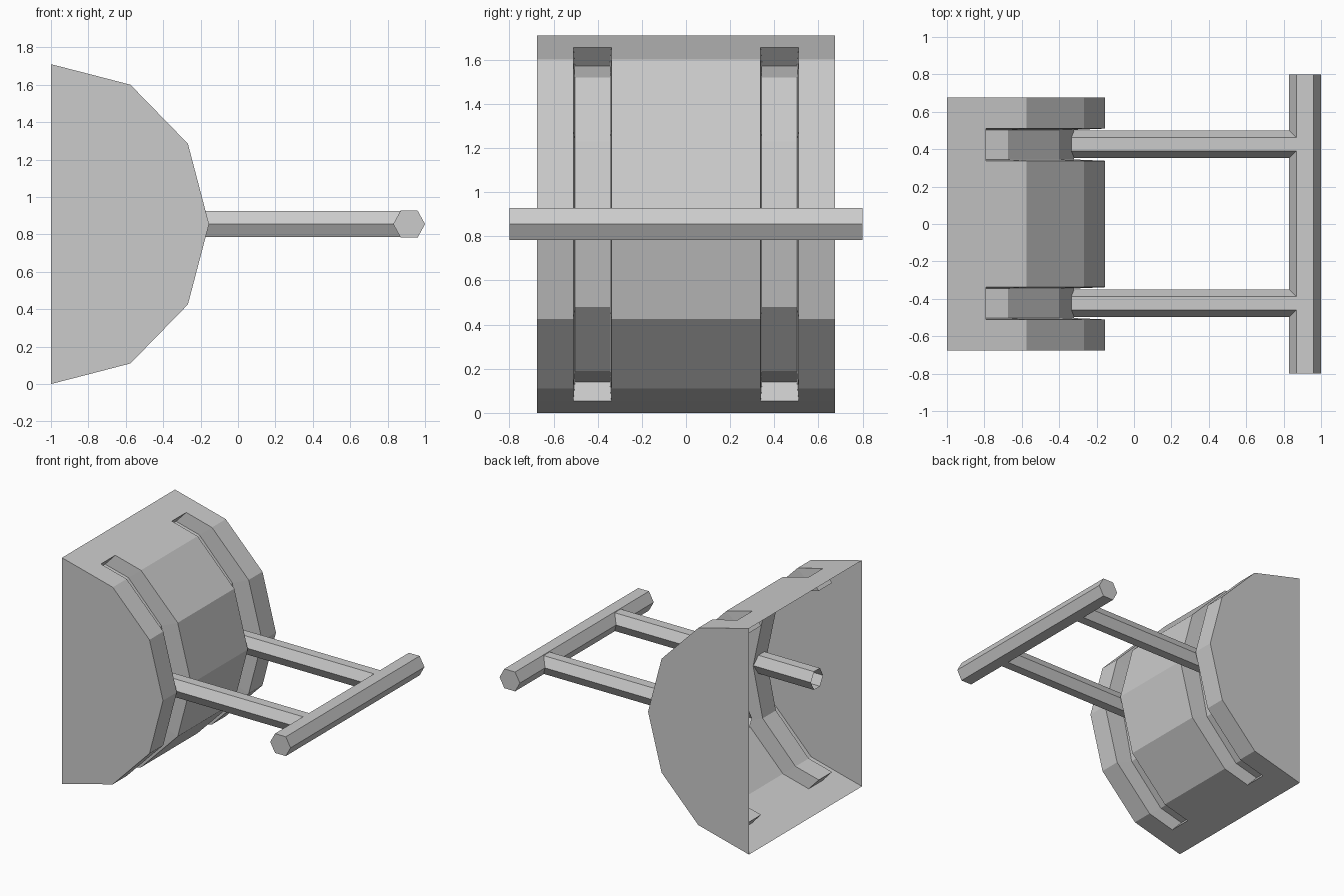
import bpy
import bmesh

cube = bpy.data.objects.get("Cube")
if cube:
    bpy.data.objects.remove(cube)

grey = bpy.data.materials.new("light_grey")
grey.use_nodes = True
COLOUR = (0.6, 0.6, 0.6, 1)
grey.diffuse_color = COLOUR
grey.node_tree.nodes["Principled BSDF"].inputs["Base Color"].default_value = COLOUR

MID = 0.855  # height of the axis


def finish(bm, name):
    bmesh.ops.recalc_face_normals(bm, faces=bm.faces)
    mesh = bpy.data.meshes.new(name)
    bm.to_mesh(mesh)
    bm.free()
    mesh.materials.append(grey)
    obj = bpy.data.objects.new(name, mesh)
    bpy.context.scene.collection.objects.link(obj)
    return obj


def mirrored(half):
    """Continue an upper profile, ending on the axis, down to the base."""
    return half + [(x, 2 * MID - z) for x, z in reversed(half[:-1])]


# Half-drum shell, open at its flat side, with two sunken curved tracks
outer = mirrored([(-1, 1.71), (-0.79, 1.656), (-0.575, 1.6),
                  (-0.268, 1.285), (-0.155, MID)])
floor = mirrored([(-0.87, 1.57), (-0.675, 1.52), (-0.4, 1.23), (-0.32, MID)])
breaks = [-0.675, -0.51, -0.338, 0.338, 0.51, 0.675]
TAPER = 0.007

bm = bmesh.new()
grid = [[bm.verts.new((x, y, z)) for x, z in outer] for y in breaks]
last = len(outer) - 1
for col in range(len(breaks) - 1):
    a, b = grid[col], grid[col + 1]
    is_track = col in (1, 3)
    for i in range(last):
        if not is_track or i in (0, last - 1):
            bm.faces.new((a[i], a[i + 1], b[i + 1], b[i]))
    if is_track:
        y0, y1 = breaks[col] + TAPER, breaks[col + 1] - TAPER
        fa = [bm.verts.new((x, y0, z)) for x, z in floor]
        fb = [bm.verts.new((x, y1, z)) for x, z in floor]
        ra, rb = a[1:last], b[1:last]
        for i in range(len(floor) - 1):
            bm.faces.new((fa[i], fa[i + 1], fb[i + 1], fb[i]))
            bm.faces.new((ra[i], ra[i + 1], fa[i + 1], fa[i]))
            bm.faces.new((rb[i], fb[i], fb[i + 1], rb[i + 1]))
        for i in (0, -1):
            bm.faces.new((ra[i], fa[i], fb[i], rb[i]))
# Flat side walls
bm.faces.new(grid[0])
bm.faces.new(grid[-1])
finish(bm, "drum_housing")


def hex_bar(name, axis, start, end, centre, half_width, half_flat, half_height, capped):
    """Six-sided bar along x or y with flat top and bottom."""
    section = [(half_width, 0), (half_flat, half_height), (-half_flat, half_height),
               (-half_width, 0), (-half_flat, -half_height), (half_flat, -half_height)]
    bm = bmesh.new()
    rings = []
    for t in (start, end):
        ring = []
        for w, h in section:
            co = (t, centre + w, MID + h) if axis == "x" else (centre + w, t, MID + h)
            ring.append(bm.verts.new(co))
        rings.append(ring)
    a, b = rings
    for i in range(6):
        j = (i + 1) % 6
        bm.faces.new((a[i], a[j], b[j], b[i]))
    if capped:
        bm.faces.new(a)
        bm.faces.new(b)
    return finish(bm, name)


# Handle: cross grip and two rods passing through the tracks
hex_bar("handle_grip", "y", -0.8, 0.8, 0.915, 0.085, 0.045, 0.073, True)
for side, y in (("left", 0.426), ("right", -0.423)):
    hex_bar("handle_rod_" + side, "x", -0.8, 0.87, y, 0.073, 0.036, 0.069, False)
